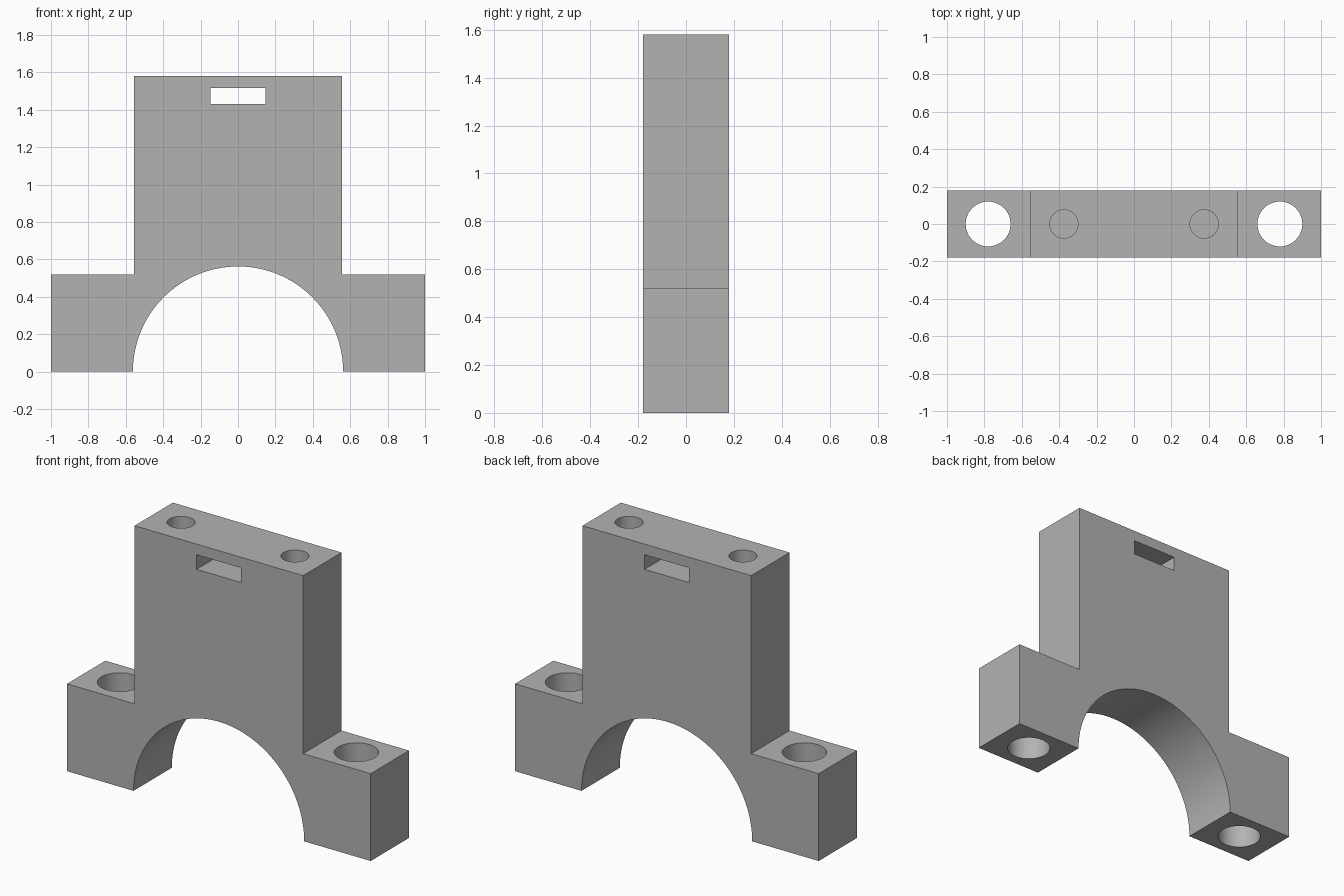
import bpy
import bmesh
from math import pi, sin, cos, radians
from mathutils import Matrix

cube = bpy.data.objects.get("Cube")
if cube:
    bpy.data.objects.remove(cube, do_unlink=True)

DEPTH = 0.36
TOP = 1.58
FOOT_TOP = 0.52
BODY_X = 0.555
ARCH_R = 0.562
ARCH_STEPS = 64

grey = bpy.data.materials.new("plain grey")
grey.use_nodes = True
colour = (0.45, 0.45, 0.45, 1)
grey.diffuse_color = colour
grey.node_tree.nodes["Principled BSDF"].inputs["Base Color"].default_value = colour


def add_object(name, bm):
    bmesh.ops.recalc_face_normals(bm, faces=bm.faces)
    mesh = bpy.data.meshes.new(name)
    bm.to_mesh(mesh)
    bm.free()
    mesh.materials.append(grey)
    obj = bpy.data.objects.new(name, mesh)
    bpy.context.collection.objects.link(obj)
    return obj


def cylinder(name, x, radius, bottom, top):
    bm = bmesh.new()
    bmesh.ops.create_cone(bm, cap_ends=True, segments=48, radius1=radius,
                          radius2=radius, depth=top - bottom,
                          matrix=Matrix.Translation((x, 0, (bottom + top) / 2)))
    return add_object(name, bm)


def box(name, size, centre):
    bm = bmesh.new()
    bmesh.ops.create_cube(bm, size=1, matrix=Matrix.Translation(centre)
                          @ Matrix.Diagonal((*size, 1)))
    return add_object(name, bm)


# Bracket body: stepped outline with a half-round arch, extruded in depth
outline = [(1, 0), (1, FOOT_TOP), (BODY_X, FOOT_TOP), (BODY_X, TOP),
           (-BODY_X, TOP), (-BODY_X, FOOT_TOP), (-1, FOOT_TOP), (-1, 0)]
for i in range(ARCH_STEPS + 1):
    a = pi - pi * i / ARCH_STEPS
    outline.append((ARCH_R * cos(a), max(0, ARCH_R * sin(a))))

bm = bmesh.new()
front = bm.faces.new([bm.verts.new((x, -DEPTH / 2, z)) for x, z in outline])
ext = bmesh.ops.extrude_face_region(bm, geom=[front])
moved = [v for v in ext["geom"] if isinstance(v, bmesh.types.BMVert)]
bmesh.ops.translate(bm, verts=moved, vec=(0, DEPTH, 0))
bracket = add_object("bracket_body", bm)

# Cutters: slot, bolt holes through the feet, blind holes in the top
cutters = [box("slot_cutter", (0.294, 1, 0.087), (0, 0, 1.473))]
for side in (-1, 1):
    cutters.append(cylinder("foot_hole_cutter", side * 0.78, 0.12, -0.1, 0.7))
    cutters.append(cylinder("top_hole_cutter", side * 0.375, 0.076, 1.18, 1.7))

bpy.ops.object.select_all(action="DESELECT")
bracket.select_set(True)
bpy.context.view_layer.objects.active = bracket
for cutter in cutters:
    mod = bracket.modifiers.new(cutter.name, "BOOLEAN")
    mod.operation = "DIFFERENCE"
    mod.solver = "EXACT"
    mod.object = cutter
    bpy.ops.object.modifier_apply(modifier=mod.name)
    bpy.data.objects.remove(cutter, do_unlink=True)

bpy.ops.object.shade_smooth_by_angle(angle=radians(30))
